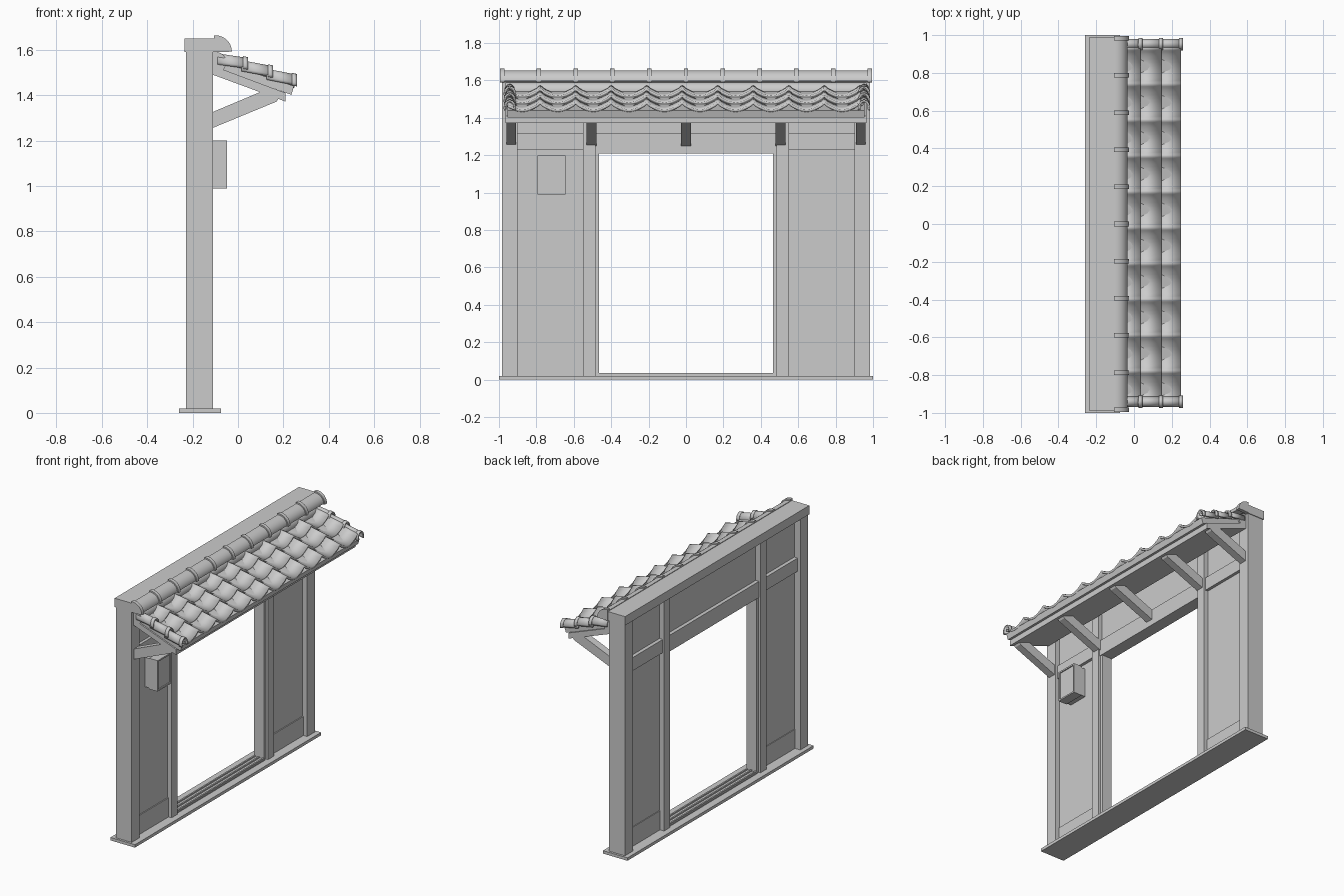
import bpy, math

if "Cube" in bpy.data.objects:
    bpy.data.objects.remove(bpy.data.objects["Cube"])


def mesh(name, verts, faces):
    me = bpy.data.meshes.new(name)
    me.from_pydata(verts, [], faces)
    me.validate()
    ob = bpy.data.objects.new(name, me)
    bpy.context.collection.objects.link(ob)
    return ob


def prism(name, pts, y0, y1):
    """Extrude an (x, z) outline along y."""
    n = len(pts)
    v = [(x, y0, z) for x, z in pts] + [(x, y1, z) for x, z in pts]
    f = [tuple(range(n)), tuple(range(2 * n - 1, n - 1, -1))]
    f += [(i, i + n, (i + 1) % n + n, (i + 1) % n) for i in range(n)]
    ob = mesh(name, v, f)
    # consistent outward normals
    bpy.context.view_layer.objects.active = ob
    bpy.ops.object.mode_set(mode='EDIT')
    bpy.ops.mesh.select_all(action='SELECT')
    bpy.ops.mesh.normals_make_consistent(inside=False)
    bpy.ops.object.mode_set(mode='OBJECT')
    return ob


def box(name, x, y, z):
    return prism(name, [(x[0], z[0]), (x[1], z[0]), (x[1], z[1]), (x[0], z[1])], *y)


def smooth(ob, angle=35):
    bpy.ops.object.select_all(action='DESELECT')
    ob.select_set(True)
    bpy.context.view_layer.objects.active = ob
    bpy.ops.object.shade_smooth_by_angle(angle=math.radians(angle))


def arc(cx, cz, rx, rz, a0, a1, n):
    return [(cx + rx * math.cos(math.radians(a0 + (a1 - a0) * i / n)),
             cz + rz * math.sin(math.radians(a0 + (a1 - a0) * i / n))) for i in range(n + 1)]


def sheet(name, profile, x0, z0, x1, z1, thick):
    """Sweep a (y, height) profile down the roof slope and give it thickness."""
    n = len(profile)
    v = [(x0, y, z0 + h) for y, h in profile] + [(x1, y, z1 + h) for y, h in profile]
    ob = mesh(name, v, [(i, i + n, i + n + 1, i + 1) for i in range(n - 1)])
    mod = ob.modifiers.new("thickness", 'SOLIDIFY')
    mod.thickness = thick
    mod.offset = -1
    smooth(ob)
    return ob


# base plinth and head beam
box("base_plinth", (-0.26, -0.075), (-1, 1), (0, 0.02))
box("head_beam", (-0.235, -0.105), (-0.99, 0.99), (1.59, 1.65))

# posts, side bays and their rails, on both sides
for s, side in ((-1, "left"), (1, "right")):
    def span(a, b):
        return tuple(sorted((s * a, s * b)))
    box(side + "_corner_post", (-0.23, -0.11), span(0.9, 0.985), (0.02, 1.59))
    box(side + "_inner_post", (-0.22, -0.115), span(0.485, 0.55), (0.02, 1.59))
    box(side + "_door_jamb", (-0.205, -0.13), span(0.465, 0.486), (0.02, 1.22))
    box(side + "_wall_panel", (-0.185, -0.145), span(0.545, 0.905), (0.02, 1.59))
    box(side + "_skirting", (-0.19, -0.138), span(0.545, 0.905), (0.02, 0.15))
    box(side + "_bay_rail", (-0.21, -0.125), span(0.545, 0.905), (1.23, 1.32))

# door opening: lintel, panel above, sill and sliding tracks
box("door_lintel", (-0.21, -0.125), (-0.49, 0.49), (1.21, 1.32))
box("upper_panel", (-0.185, -0.145), (-0.49, 0.49), (1.31, 1.59))
box("door_sill", (-0.21, -0.125), (-0.47, 0.47), (0.02, 0.027))
for i, x in enumerate((-0.205, -0.172, -0.139)):
    box(f"door_track_{i}", (x, x + 0.01), (-0.47, 0.47), (0.025, 0.036))

# letter box with a raised rim
box("wall_box", (-0.146, -0.055), (-0.79, -0.65), (0.995, 1.195))
for i, (y, z) in enumerate((((-0.795, -0.785), (0.99, 1.2)), ((-0.655, -0.645), (0.99, 1.2)),
                            ((-0.785, -0.655), (0.99, 1.0)), ((-0.785, -0.655), (1.19, 1.2)))):
    box(f"wall_box_rim_{i}", (-0.112, -0.048), y, z)

# sloping roof boards
prism("soffit_board", [(-0.11, 1.455 + 0.035), (0.21, 1.372), (0.21, 1.41), (-0.11, 1.53)], -0.965, 0.965)
prism("roof_deck", [(-0.11, 1.525), (0.235, 1.402), (0.247, 1.44), (-0.11, 1.56)], -0.955, 0.955)

# diagonal struts
for i, y in enumerate((-0.935, -0.505, 0, 0.505, 0.935)):
    prism(f"strut_{i}", [(-0.15, 1.24), (0.17, 1.372), (0.19, 1.4), (0.1, 1.415), (-0.15, 1.31)],
          y - 0.026, y + 0.026)

# roof tiles: each course is a run of wide troughs and narrow rolls
courses = ((-0.09, 1.54, 0.035, 1.521), (0.015, 1.51, 0.145, 1.485), (0.125, 1.473, 0.25, 1.447))
profile = []
w = 0.19
for c in range(10):
    y = -0.95 + c * w
    for k in range(9):
        t = k / 8
        profile.append((y + t * 0.15, 0.024 - 0.026 * math.sin(math.pi * t)))
    for k in range(1, 5):
        t = k / 5
        profile.append((y + 0.15 + t * 0.04, 0.024 + 0.013 * math.sin(math.pi * t)))
profile.append((0.95, 0.024))
for i, (x0, z0, x1, z1) in enumerate(courses):
    sheet(f"tile_course_{i}", profile, x0, z0, x1, z1, 0.014)

# barrel tiles with collars along both verges
for yc, side in ((-0.942, "left"), (0.952, "right")):
    for i, (x0, z0, x1, z1) in enumerate(courses):
        bar = arc(yc, 0.008, 0.028, 0.036, 200, -20, 12)
        sheet(f"{side}_verge_tile_{i}", bar, x0, z0, x1 + 0.006, z1, 0.008)
        ring = arc(yc, 0.008, 0.033, 0.041, 200, -20, 12)
        sheet(f"{side}_verge_collar_{i}", ring, x1 - 0.012, z1 + 0.002, x1 + 0.009, z1 - 0.002, 0.008)

# ridge bedding roll, ridge cap and its rings
smooth(prism("ridge_bedding", arc(-0.095, 1.545, 0.043, 0.045, -90, 90, 14) + [(-0.11, 1.59), (-0.11, 1.5)],
             -0.965, 0.965))
smooth(prism("ridge_cap", [(-0.106, 1.595)] + arc(-0.1, 1.597, 0.065, 0.057, 0, 90, 10) + [(-0.106, 1.654)],
             -0.985, 0.985))
for i in range(11):
    y = -0.983 + i * 0.1966
    smooth(prism(f"ridge_ring_{i}", [(-0.106, 1.59)] + arc(-0.1, 1.592, 0.073, 0.072, 0, 90, 10) + [(-0.106, 1.664)],
                 y - 0.012, y + 0.012))
